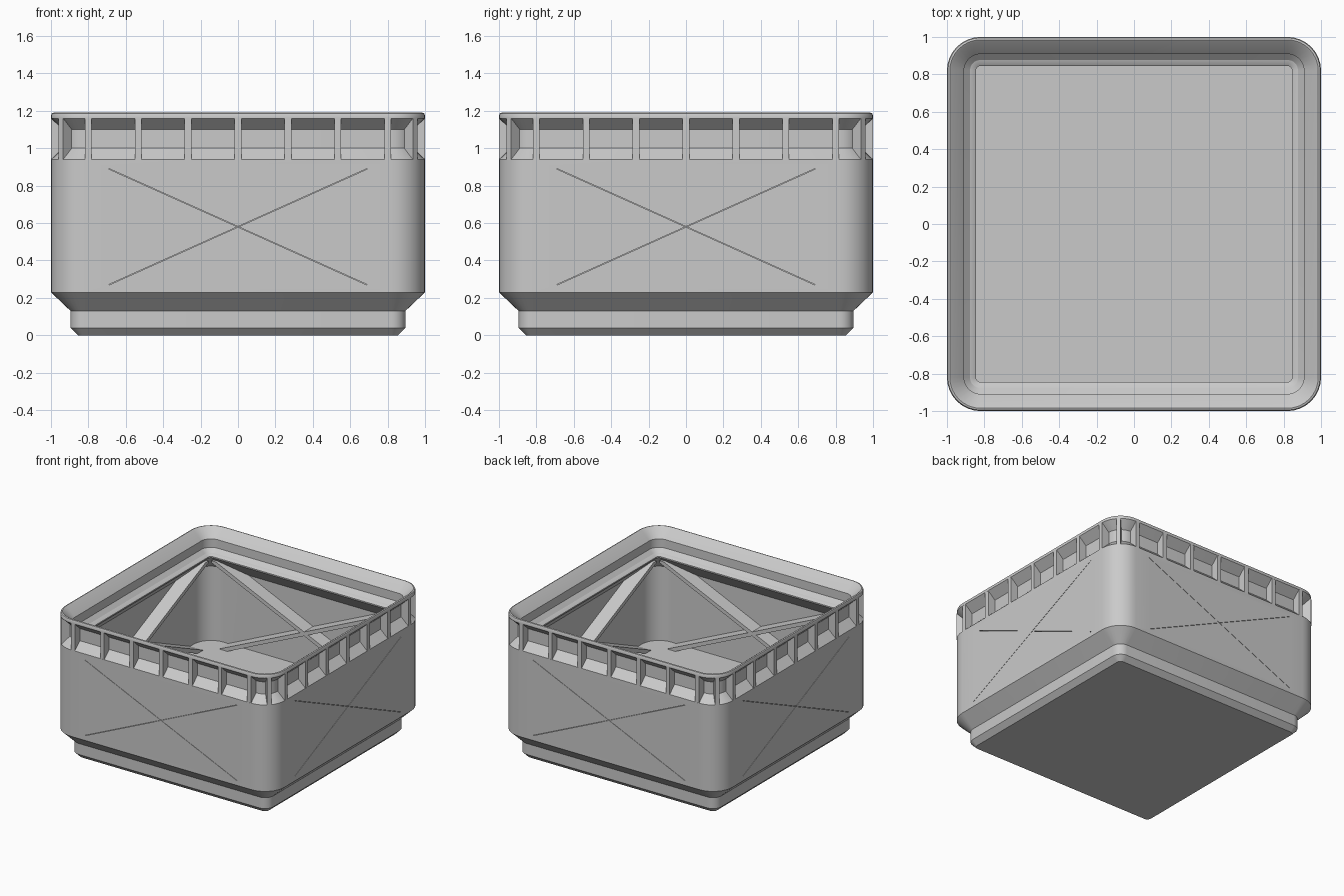
import bpy, bmesh, math
from mathutils import Matrix

if "Cube" in bpy.data.objects:
    bpy.data.objects.remove(bpy.data.objects["Cube"])

CORE = 0.82      # corner arcs are centred at +-CORE on both axes
SEG = 8          # segments per corner arc

mat = bpy.data.materials.new("grey plastic")
mat.diffuse_color = (0.59, 0.59, 0.59, 1)
mat.use_nodes = True
mat.node_tree.nodes["Principled BSDF"].inputs["Base Color"].default_value = mat.diffuse_color


def finish(bm, name, smooth=False):
    bmesh.ops.recalc_face_normals(bm, faces=bm.faces)
    me = bpy.data.meshes.new(name)
    bm.to_mesh(me)
    bm.free()
    me.materials.append(mat)
    ob = bpy.data.objects.new(name, me)
    bpy.context.collection.objects.link(ob)
    if smooth:
        bpy.ops.object.select_all(action='DESELECT')
        ob.select_set(True)
        bpy.context.view_layer.objects.active = ob
        bpy.ops.object.shade_smooth_by_angle(angle=math.radians(25))
    return ob


def ring(bm, half, z):
    """Rounded square loop of the given half width."""
    r = half - CORE
    out = []
    for k, (sx, sy) in enumerate([(1, 1), (-1, 1), (-1, -1), (1, -1)]):
        for i in range(SEG + 1):
            a = math.pi / 2 * (k + i / SEG)
            out.append(bm.verts.new((sx * CORE + r * math.cos(a),
                                     sy * CORE + r * math.sin(a), z)))
    return out


def prism(bm, pts, d0, d1, turn):
    """Polygon in x/z extruded along y from d0 to d1, then transformed."""
    a = [bm.verts.new(turn @ Matrix.Translation((x, d0, z)).translation) for x, z in pts]
    b = [bm.verts.new(turn @ Matrix.Translation((x, d1, z)).translation) for x, z in pts]
    bm.faces.new(a)
    bm.faces.new(b[::-1])
    for i in range(len(pts)):
        j = (i + 1) % len(pts)
        bm.faces.new((a[i], b[i], b[j], a[j]))


SIDES = [Matrix.Rotation(math.pi / 2 * k, 4, 'Z') for k in range(4)]

# Bin body: foot, wall, grooved stacking lip, inner wall and floor
profile = [(0.855, 0), (0.895, 0.04), (0.895, 0.13), (1.0, 0.23), (1.0, 0.94),
           (0.935, 1.0), (0.935, 1.10), (1.0, 1.16), (1.0, 1.175), (0.995, 1.187),
           (0.985, 1.19), (0.975, 1.183), (0.909, 1.115), (0.909, 1.045), (0.877, 1.015),
           (0.861, 1.01), (0.845, 1.0), (0.845, 0.99), (0.975, 0.86), (0.975, 0.25)]
bm = bmesh.new()
loops = [ring(bm, h, z) for h, z in profile]
for lo, hi in zip(loops, loops[1:]):
    for i in range(len(lo)):
        j = (i + 1) % len(lo)
        bm.faces.new((lo[i], lo[j], hi[j], hi[i]))
bm.faces.new(loops[0])
bm.faces.new(loops[-1])
body = finish(bm, "bin_body", True)

# Hairline crossed slits in each outer wall, running into the ribs
SLOPE, MID = 0.449, 0.58
bm = bmesh.new()
for turn in SIDES:
    w, t, c = 0.69, 0.0015, MID
    g = SLOPE * w
    cross = [(-w, c - g - t), (0, c - t), (w, c - g - t), (w, c - g + t), (t * 2, c),
             (w, c + g - t), (w, c + g + t), (0, c + t), (-w, c + g + t),
             (-w, c + g - t), (-t * 2, c), (-w, c - g + t)]
    prism(bm, cross, -1.05, -0.89, turn)
cutter = finish(bm, "slit_cutter")
cutter.hide_render = True
cutter.hide_viewport = True


def slit(ob):
    cut = ob.modifiers.new("slits", 'BOOLEAN')
    cut.object = cutter
    cut.operation = 'DIFFERENCE'
    cut.solver = 'EXACT'


slit(body)

# Crossed bracing ribs inside each wall, from floor corner to lip corner
HW, LOW, HIGH, END = 0.017, 0.242, 0.957, 0.84
rib = [((HIGH - MID - HW) / SLOPE, HIGH), (END, HIGH), (END, MID + SLOPE * END - HW),
       ((LOW - MID + HW) / SLOPE, LOW), ((LOW - MID - HW) / SLOPE, LOW)]
for turn in SIDES:
    for s in (1, -1):
        bm = bmesh.new()
        prism(bm, [(s * x, z) for x, z in rib], -0.977, -0.857, turn)
        slit(finish(bm, "brace_rib"))

# Fins bridging the lip groove: straight sides, then corner diagonals
fin = [(0.93, 1.0), (0.9998, 0.937), (0.9998, 1.163), (0.93, 1.10)]
bm = bmesh.new()
for turn in SIDES:
    for n in range(-3, 4):
        prism(bm, fin, -0.018, 0.018, turn @ Matrix.Translation((0, n * 0.267, 0)))
    corner = (turn @ Matrix.Translation((CORE, CORE, 0))
              @ Matrix.Rotation(math.pi / 4, 4, 'Z') @ Matrix.Translation((-CORE, 0, 0)))
    prism(bm, fin, -0.016, 0.016, corner)
finish(bm, "lip_fins")
